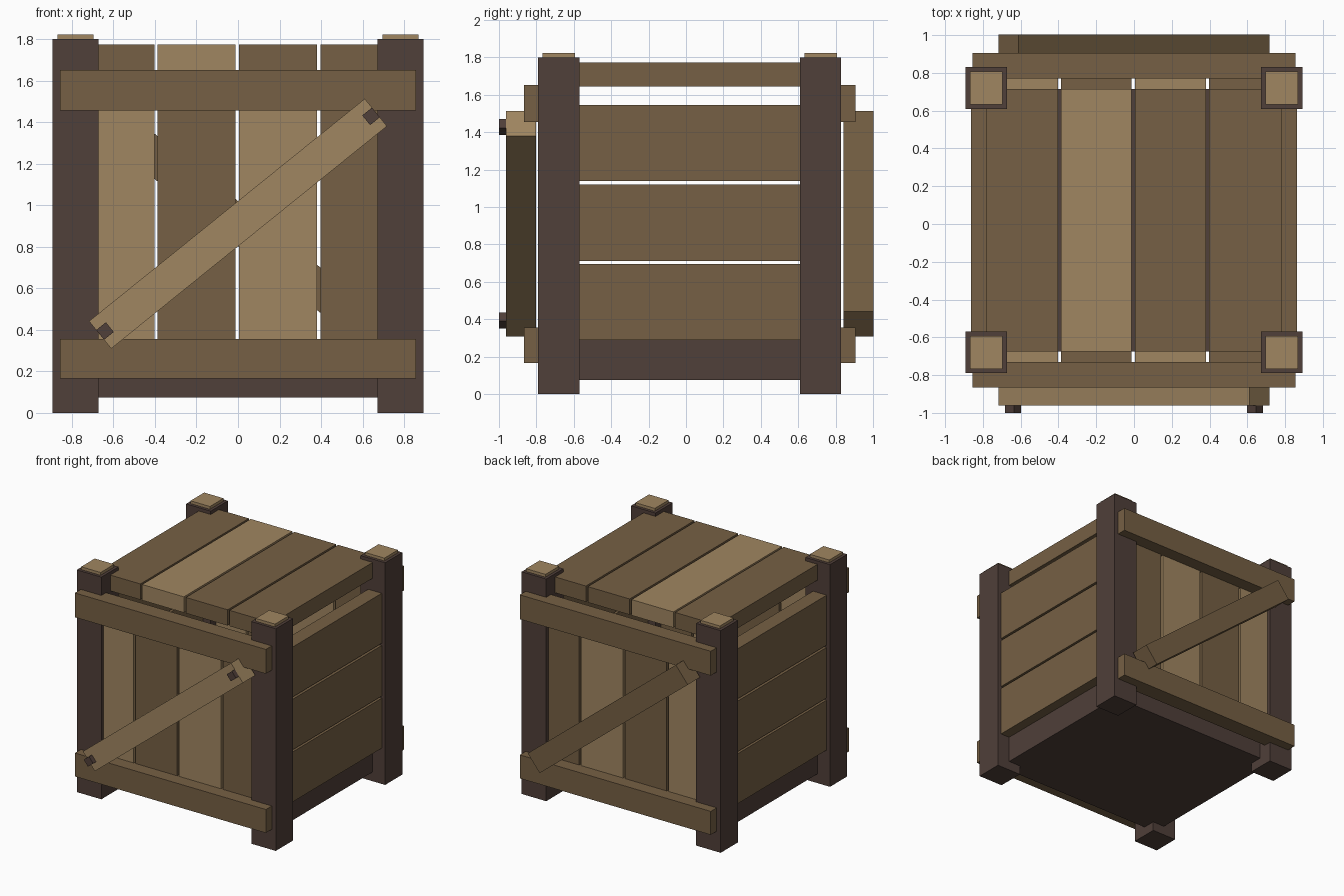
import bpy, math
from mathutils import Matrix

if "Cube" in bpy.data.objects:
    bpy.data.objects.remove(bpy.data.objects["Cube"])


def material(name, rgb):
    m = bpy.data.materials.new(name)
    m.diffuse_color = (*rgb, 1)
    m.use_nodes = True
    m.node_tree.nodes["Principled BSDF"].inputs["Base Color"].default_value = m.diffuse_color
    return m


DARK = material("dark timber", (0.080, 0.050, 0.041))
BROWN = material("brown timber", (0.181, 0.117, 0.058))
LIGHT = material("light timber", (0.352, 0.238, 0.119))
CY = 0.02  # crate body centre in y


def box(name, x, y, z, mat, tilt=0.0, pivot=(0, 0, 0)):
    """Box from (min, max) ranges, optionally tilted about the y axis at a pivot."""
    verts = [(a, b, c) for a in x for b in y for c in z]
    faces = [(0, 1, 3, 2), (4, 6, 7, 5), (0, 4, 5, 1),
             (2, 3, 7, 6), (0, 2, 6, 4), (1, 5, 7, 3)]
    mesh = bpy.data.meshes.new(name)
    mesh.from_pydata(verts, [], faces)
    mesh.transform(Matrix.Translation(pivot) @ Matrix.Rotation(tilt, 4, 'Y'))
    mesh.materials.append(mat)
    ob = bpy.data.objects.new(name, mesh)
    bpy.context.collection.objects.link(ob)
    return ob


def span(c, half):
    return (c - half, c + half)


def side_range(s, inner, outer):
    return tuple(sorted((s * inner, s * outer)))


def depth_range(s, inner, outer):
    return tuple(CY + v for v in side_range(s, inner, outer))


# Corner posts with thin caps
for sx in (-1, 1):
    for sy in (-1, 1):
        px, py = sx * 0.782, CY + sy * 0.70
        box("corner_post", span(px, 0.11), span(py, 0.11), (0, 1.8), DARK)
        box("post_cap", span(px, 0.087), span(py, 0.087), (1.8, 1.823), LIGHT)

# Base slab
box("base", (-0.78, 0.78), span(CY, 0.695), (0.075, 0.29), DARK)

# Lid, front and back planks share the same columns
columns = [(-0.78, -0.403), (-0.387, -0.013), (0.005, 0.38), (0.397, 0.78)]
for i, col in enumerate(columns):
    box("lid_plank", col, span(CY, 0.695), (1.645, 1.773), LIGHT if i == 1 else BROWN)
    for s, name in ((-1, "front_plank"), (1, "back_plank")):
        box(name, col, depth_range(s, 0.66, 0.78), (0.29, 1.545),
            BROWN if i % 2 else LIGHT)

# Side planks
for s, name in ((-1, "left_plank"), (1, "right_plank")):
    for z in ((0.29, 0.695), (0.712, 1.122), (1.14, 1.545)):
        box(name, side_range(s, 0.74, 0.862), span(CY, 0.66), z, BROWN)

# Horizontal rails
for s, name in ((-1, "front_rail"), (1, "back_rail")):
    for z in ((0.165, 0.355), (1.455, 1.652)):
        box(name, (-0.856, 0.856), depth_range(s, 0.75, 0.886), z, BROWN)

# Diagonal braces, each rising to the right as seen from its own side
angle = math.radians(38.9)
pivot = (0, 0, 0.911)
for s, name, mat in ((-1, "front_brace", LIGHT), (1, "back_brace", BROWN)):
    box(name, (-0.853, 0.853), depth_range(s, 0.823, 0.982), (-0.085, 0.085),
        mat, s * angle, pivot)

# Square nail heads on the front brace
for d in (-0.823, 0.823):
    box("nail_head", span(d, 0.03), (-1.0, -0.96), (-0.03, 0.03), DARK, -angle, pivot)
